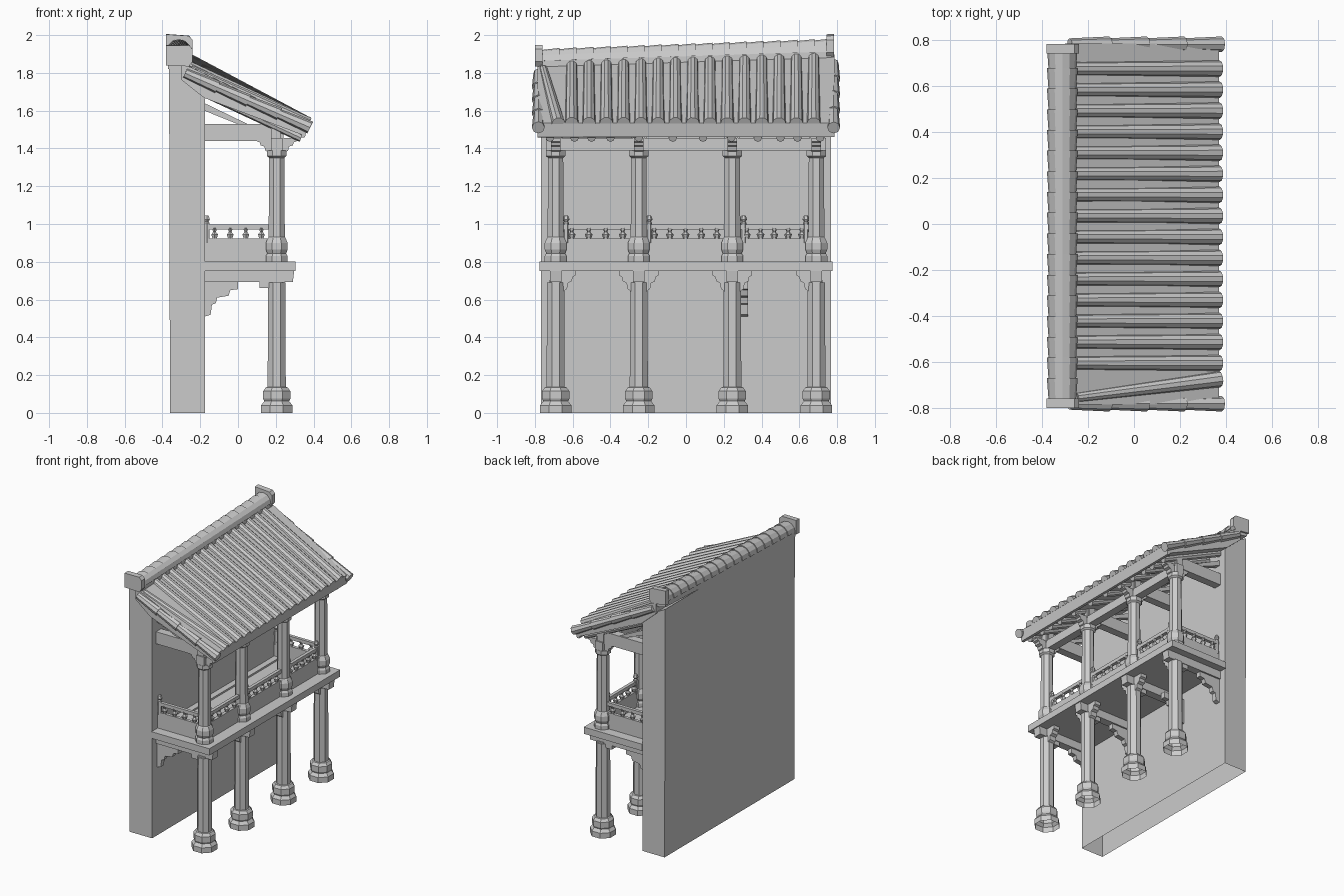
import bpy, bmesh, math
from mathutils import Vector

cube = bpy.data.objects.get("Cube")
if cube:
    bpy.data.objects.remove(cube)

stone = bpy.data.materials.new("pale_grey")
stone.use_nodes = True
GREY = (0.6, 0.6, 0.6, 1)
stone.diffuse_color = GREY
stone.node_tree.nodes["Principled BSDF"].inputs["Base Color"].default_value = GREY


def prism(bm, pts, axis, lo, hi):
    """Extrude a 2D profile (xz when axis is y, yz when axis is x)."""
    def place(p, d):
        return (p[0], d, p[1]) if axis == "y" else (d, p[0], p[1])
    a = [bm.verts.new(place(p, lo)) for p in pts]
    b = [bm.verts.new(place(p, hi)) for p in pts]
    bm.faces.new(a)
    bm.faces.new(b[::-1])
    for i in range(len(pts)):
        j = (i + 1) % len(pts)
        bm.faces.new((a[i], b[i], b[j], a[j]))


def box(bm, x0, x1, y0, y1, z0, z1):
    prism(bm, [(x0, z0), (x1, z0), (x1, z1), (x0, z1)], "y", y0, y1)


def rod(bm, a, b, r0, r1, n=8, half=False):
    """Tapered bar between two points; half keeps only its upper side."""
    a, b = Vector(a), Vector(b)
    d = (b - a).normalized()
    side = Vector((0, 0, 1)).cross(d).normalized()
    up = d.cross(side)
    steps = n + 1 if half else n
    sweep = math.pi if half else 2 * math.pi
    rings = []
    for c, r in ((a, r0), (b, r1)):
        angles = [sweep * i / n for i in range(steps)]
        rings.append([bm.verts.new(c + side * r * math.cos(t) + up * r * math.sin(t)) for t in angles])
    p, q = rings
    bm.faces.new(p)
    bm.faces.new(q[::-1])
    for i in range(steps):
        j = (i + 1) % steps
        bm.faces.new((p[i], q[i], q[j], p[j]))


def lathe(bm, x, y, profile, n=8, open_bottom=False):
    """Faceted turned shape with flat sides facing the axes."""
    rings = []
    for r, z in profile:
        r /= math.cos(math.pi / n)
        rings.append([bm.verts.new((x + r * math.cos((i + .5) * 2 * math.pi / n),
                                    y + r * math.sin((i + .5) * 2 * math.pi / n), z)) for i in range(n)])
    for p, q in zip(rings, rings[1:]):
        for i in range(n):
            j = (i + 1) % n
            bm.faces.new((p[i], p[j], q[j], q[i]))
    bm.faces.new(rings[-1])
    if not open_bottom:
        bm.faces.new(rings[0][::-1])


def finish(name, bm, tilt=False, open_floor=False):
    if tilt:  # the ridge climbs slightly toward +y while the eave stays level
        for v in bm.verts:
            v.co.z += 0.028 * v.co.y * (0.37 - v.co.x) / 0.55
    bmesh.ops.recalc_face_normals(bm, faces=bm.faces)
    if open_floor:
        low = [f for f in bm.faces if all(v.co.z < 0.001 for v in f.verts)]
        bmesh.ops.delete(bm, geom=low, context="FACES")
    mesh = bpy.data.meshes.new(name)
    bm.to_mesh(mesh)
    bm.free()
    mesh.materials.append(stone)
    bpy.context.collection.objects.link(bpy.data.objects.new(name, mesh))


COLS = (-0.69, -0.25, 0.245, 0.69)
CX = 0.205

# Back wall, open underneath
bm = bmesh.new()
prism(bm, [(-0.36, 0), (-0.175, 0), (-0.175, 1.72), (-0.25, 1.8), (-0.365, 1.86)], "y", -0.768, 0.768)
finish("wall", bm, open_floor=True)

# Balcony floor with a skirting at the wall
bm = bmesh.new()
box(bm, -0.178, 0.305, -0.775, 0.775, 0.752, 0.802)
box(bm, -0.178, -0.13, -0.7, 0.7, 0.8, 0.815)
finish("balcony_floor", bm)

# Columns
lower = [(0.083, 0), (0.083, 0.04), (0.066, 0.062), (0.072, 0.075), (0.072, 0.115),
         (0.058, 0.135), (0.048, 0.137), (0.046, 0.69)]
upper = [(0.058, 0.8), (0.058, 0.83), (0.05, 0.845), (0.058, 0.865), (0.058, 0.9),
         (0.047, 0.925), (0.043, 0.93), (0.04, 1.35), (0.052, 1.36), (0.052, 1.39)]
for name, profile in (("lower_columns", lower), ("upper_columns", upper)):
    bm = bmesh.new()
    for y in COLS:
        lathe(bm, CX, y, profile, open_bottom=name == "lower_columns")
    finish(name, bm)

# Floor joists, column-top blocks and stepped brackets
steps = [(0, 0), (0.105, 0), (0.105, -0.025), (0.09, -0.032), (0.085, -0.055),
         (0.065, -0.065), (0.06, -0.095), (0.04, -0.11), (0, -0.11)]
wall_steps = [(-0.176, 0.7), (0, 0.7), (0, 0.655), (-0.04, 0.65), (-0.05, 0.62), (-0.11, 0.61),
              (-0.118, 0.58), (-0.138, 0.573), (-0.145, 0.52), (-0.176, 0.51)]
joists, brackets = bmesh.new(), bmesh.new()
for y in COLS:
    prism(joists, [(-0.178, 0.692), (0.29, 0.692), (0.298, 0.755), (-0.178, 0.755)], "y", y - 0.03, y + 0.03)
    box(joists, 0.175, 0.235, y - 0.035, y + 0.035, 0.635, 0.7)
    box(joists, 0.115, 0.245, y - 0.025, y + 0.025, 0.66, 0.7)
    by = 0.31 if y == COLS[2] else y
    prism(brackets, wall_steps, "y", by - 0.018, by + 0.018)
    for s in (-1, 1):
        if abs(y + 0.3 * s) < 0.75:  # end columns carry a bracket on the inner side only
            prism(brackets, [(y + s * d, 0.752 + h) for d, h in steps], "x", CX - 0.025, CX + 0.025)
            prism(brackets, [(y + s * d * 0.8, 1.455 + h * 0.8) for d, h in steps], "x", CX - 0.025, CX + 0.025)
        prism(brackets, [(CX + s * d, 1.455 + h * 0.7) for d, h in steps], "y", y - 0.025, y + 0.025)
finish("floor_joists", joists)
finish("brackets", brackets)

# Roof framing: long beam, cross beams, king blocks, struts
bm = bmesh.new()
box(bm, CX - 0.03, CX + 0.03, -0.74, 0.74, 1.39, 1.455)
for y in COLS:
    box(bm, -0.178, 0.24, y - 0.03, y + 0.03, 1.44, 1.53)
    box(bm, 0.175, 0.225, y - 0.04, y + 0.04, 1.395, 1.545)
    prism(bm, [(-0.178, 1.6), (0.02, 1.52), (0.07, 1.52), (-0.178, 1.64)], "y", y - 0.02, y + 0.02)
    box(bm, -0.225, -0.18, y - 0.02, y + 0.02, 1.67, 1.75)
finish("roof_beams", bm)

# Round rafters under the eave
bm = bmesh.new()
for y in (-0.72, -0.59, -0.5, -0.4, -0.25, -0.07, 0.09, 0.24, 0.38, 0.5, 0.59, 0.71):
    rod(bm, (-0.17, y, 1.69), (0.335, y, 1.455), 0.022, 0.022)
finish("rafters", bm)

# Railings: solid panel, rail, turned balusters and knobbed end posts
baluster = [(0.01, 0.92), (0.018, 0.945), (0.007, 0.958), (0.014, 0.978)]
panel, rail, balusters = bmesh.new(), bmesh.new(), bmesh.new()


def railing(a, b):
    a, b = Vector(a), Vector(b)
    pad = Vector((0.012, 0.012))
    lo, hi = a - pad, b + pad
    box(panel, lo.x, hi.x, lo.y, hi.y, 0.8, 0.922)
    box(rail, lo.x, hi.x, lo.y, hi.y, 0.972, 0.998)
    count = max(3, round((b - a).length / 0.08))
    for i in range(count):
        p = a.lerp(b, (i + 0.5) / count)
        lathe(balusters, p.x, p.y, baluster, 6)


bays = list(zip(COLS, COLS[1:]))
for y0, y1 in bays:
    railing((CX, y0 + 0.04), (CX, y1 - 0.04))
for y in (COLS[0], COLS[3]):
    railing((-0.165, y), (0.165, y))
posts = [(CX, y) for y in (-0.635, -0.195, 0.305, 0.635)] + [(-0.165, COLS[0]), (-0.165, COLS[3])]
for x, y in posts:
    lathe(balusters, x, y, [(0.014, 0.9), (0.014, 1.005), (0.009, 1.012), (0.016, 1.025), (0.009, 1.045)], 6)
finish("railing_panels", panel)
finish("handrails", rail)
finish("balusters_and_posts", balusters)

# Roof deck with eave board
bm = bmesh.new()
prism(bm, [(-0.3, 1.79), (-0.18, 1.69), (0.335, 1.475), (0.335, 1.46), (0.355, 1.46),
           (0.37, 1.535), (-0.25, 1.855), (-0.3, 1.87)], "y", -0.785, 0.785)
finish("roof_deck", bm, tilt=True)

# Barrel tiles running down the slope, the one by the near gable laid askew
bm = bmesh.new()
for i in range(15):
    y = -0.605 + 0.0915 * i
    rod(bm, (-0.27, y, 1.858), (0.372, y, 1.532), 0.03, 0.036, 5, half=True)
rod(bm, (-0.25, -0.755, 1.845), (0.372, -0.675, 1.53), 0.022, 0.036, 5, half=True)
finish("barrel_tiles", bm, tilt=True)

# Overlapping tiles along both gables
bm = bmesh.new()
top, foot = Vector((-0.28, 0, 1.825)), Vector((0.372, 0, 1.515))
for s in (-1, 1):
    off = Vector((0, s * 0.782, 0))
    for i in range(4):
        rod(bm, top.lerp(foot, i / 4) + off, top.lerp(foot, (i + 1.06) / 4) + off, 0.026, 0.034, 8)
finish("gable_tiles", bm, tilt=True)

# Ridge capping of overlapping tiles with end blocks
bm = bmesh.new()
prism(bm, [(-0.37, 1.85), (-0.255, 1.83), (-0.255, 1.9), (-0.37, 1.9)], "y", -0.77, 0.77)
for i in range(17):
    y = -0.765 + 0.09 * i
    rod(bm, (-0.312, y, 1.888), (-0.312, y + 0.094, 1.888), 0.06, 0.067, 6, half=True)
cap = [(-0.38, 1.87), (-0.26, 1.86), (-0.24, 1.885), (-0.24, 1.95), (-0.26, 1.972), (-0.38, 1.976)]
for y in (-0.8, 0.743):
    prism(bm, cap, "y", y, y + 0.04)
finish("ridge", bm, tilt=True)
